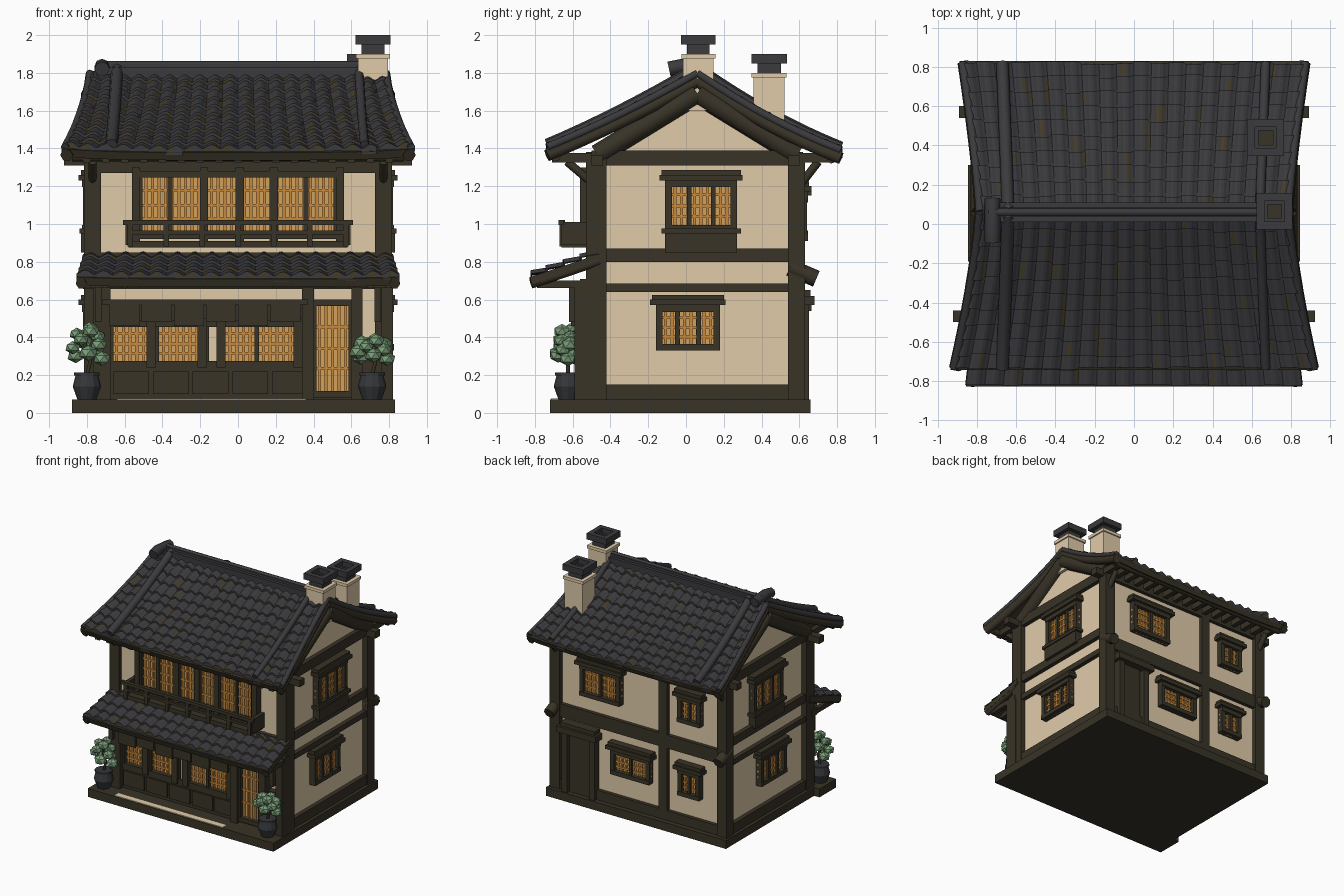
import bpy, bmesh, math, random
from mathutils import Matrix, Vector

if "Cube" in bpy.data.objects:
    bpy.data.objects.remove(bpy.data.objects["Cube"])
random.seed(4)

def material(name, rgb):
    m = bpy.data.materials.new(name)
    m.diffuse_color = (*rgb, 1)
    m.use_nodes = True
    m.node_tree.nodes["Principled BSDF"].inputs["Base Color"].default_value = m.diffuse_color
    return m

TIMBER = material("dark timber", (0.040, 0.033, 0.020))
TILE = material("charcoal tile", (0.043, 0.043, 0.048))
MOSS = material("weathered tile", (0.060, 0.045, 0.018))
CREAM = material("cream plaster", (0.75, 0.60, 0.40))
AMBER = material("amber lattice", (0.58, 0.25, 0.045))
PAPER = material("lit paper", (0.62, 0.36, 0.12))
GREEN = material("leaf green", (0.19, 0.34, 0.19))
POT = material("pot grey", (0.035, 0.037, 0.042))

def finish(name, bm, *mats):
    me = bpy.data.meshes.new(name)
    bm.to_mesh(me); bm.free()
    for m in mats:
        me.materials.append(m)
    ob = bpy.data.objects.new(name, me)
    bpy.context.collection.objects.link(ob)
    return ob

def boxes(name, mat, items, M=Matrix()):
    """One object from boxes given as (x0, x1, y0, y1, z0, z1)."""
    bm = bmesh.new()
    for x0, x1, y0, y1, z0, z1 in items:
        T = Matrix.Translation(((x0+x1)/2, (y0+y1)/2, (z0+z1)/2))
        bmesh.ops.create_cube(bm, size=1, matrix=M @ T @ Matrix.Diagonal((x1-x0, y1-y0, z1-z0, 1)))
    return finish(name, bm, mat)

def tube(name, mat, pts, r, res=2):
    cu = bpy.data.curves.new(name, 'CURVE')
    cu.dimensions, cu.bevel_depth, cu.bevel_resolution, cu.use_fill_caps = '3D', r, res, True
    sp = cu.splines.new('POLY')
    sp.points.add(len(pts) - 1)
    for p, q in zip(sp.points, pts):
        p.co = (*q, 1)
    cu.materials.append(mat)
    ob = bpy.data.objects.new(name, cu)
    bpy.context.collection.objects.link(ob)
    return ob

def wall_frame(side, offset, dist):
    """Local frame: x along the wall, -y outward."""
    ang = {"front": 0, "right": 90, "back": 180, "left": -90}[side]
    pos = {"front": (offset, -dist), "right": (dist, offset), "back": (offset, dist), "left": (-dist, offset)}[side]
    return Matrix.Translation((*pos, 0)) @ Matrix.Rotation(math.radians(ang), 4, 'Z')

def window(name, M, w, z0, z1, muntins=1, hood=True, f=0.035):
    h = w/2
    bars = [(-h, -h+f, -.05, 0, z0, z1), (h-f, h, -.05, 0, z0, z1), (-h, h, -.055, 0, z0, z0+f), (-h, h, -.055, 0, z1-f, z1)]
    for i in range(1, muntins+1):
        x = -h + w*i/(muntins+1)
        bars.append((x-.012, x+.012, -.045, 0, z0, z1))
    if hood:
        bars += [(-h-.03, h+.03, -.075, 0, z1, z1+.03), (-h-.02, h+.02, -.06, 0, z1+.03, z1+.055)]
    boxes(name + "_frame", TIMBER, bars, M)
    boxes(name + "_paper", PAPER, [(-h+.01, h-.01, -.016, 0, z0+.01, z1-.01)], M)
    n = max(4, round(w/.035))
    slats = [(-h+w*(i+.5)/n-.008, -h+w*(i+.5)/n+.008, -.026, -.012, z0, z1) for i in range(n)]
    slats += [(-h, h, -.028, -.012, z-.007, z+.007) for z in (z0+(z1-z0)*k for k in (.3, .5, .72))]
    boxes(name + "_lattice", AMBER, slats, M)

# ---- tiled roofs: a slope is a quadratic curve swept across x ----
def slope(prof, hw, lift=.02):
    (a, b, c) = [Vector(p) for p in prof]
    def at(u, t, dz=0):
        p = a*(1-t)**2 + b*2*t*(1-t) + c*t*t
        return Vector((u*(hw[0]+(hw[1]-hw[0])*t**1.3), p.x, p.y + lift*t*abs(u)**4 + dz))
    return at

def tiled(name, at, cols, rows, step=.016, roll=.022):
    bm = bmesh.new()
    n = cols*6
    for r in range(rows):
        t0, t1 = r/rows, min(1, (r+1.12)/rows)
        jit = [random.uniform(-.012, .012) for _ in range(cols+1)]
        rings = [[], [], []]
        for i in range(n+1):
            u, k = 2*i/n-1, i//6
            wave = roll*(.5-.5*math.cos(2*math.pi*i/6))**.8
            te = min(1.01, t1 + jit[k])
            rings[0].append(bm.verts.new(at(u, t0, wave)))
            rings[1].append(bm.verts.new(at(u, te, wave+step)))
            rings[2].append(bm.verts.new(at(u, te, -.012)))
        for i in range(n):
            for j in (0, 1):
                f = bm.faces.new((rings[j][i], rings[j+1][i], rings[j+1][i+1], rings[j][i+1]))
                f.material_index = int(random.random() < (.025, .3)[j])
    finish(name, bm, TILE, MOSS)

def underside(name, at, thick):
    bm = bmesh.new()
    g = [[bm.verts.new(at(i/8-1, j/8, -thick/2)) for j in range(9)] for i in range(17)]
    for i in range(16):
        for j in range(8):
            bm.faces.new((g[i][j], g[i+1][j], g[i+1][j+1], g[i][j+1]))
    bmesh.ops.recalc_face_normals(bm, faces=bm.faces)
    ob = finish(name, bm, TIMBER)
    s = ob.modifiers.new("thickness", 'SOLIDIFY')
    s.thickness, s.offset = thick, 0

front = slope([(.06, 1.79), (-.36, 1.54), (-.735, 1.38)], (.80, .935))
back = slope([(.06, 1.79), (.44, 1.52), (.82, 1.365)], (.80, .89))
canopy = slope([(-.46, .84), (-.64, .775), (-.82, .71)], (.82, .855), .01)
for nm, at, cols, rows in (("front_roof", front, 20, 10), ("back_roof", back, 20, 10), ("canopy", canopy, 18, 4)):
    tiled(nm + "_tiles", at, cols, rows)
    underside(nm + "_boards", at, .045)
    for s in (-1, 1):
        ts = [i/8 for i in range(9)]
        tube(nm + "_verge_board", TIMBER, [at(s*.97, t, -.035) for t in ts], .035 if nm != "canopy" else .03, 1)
        if nm != "canopy":
            tube(nm + "_rake_roll", TILE, [Vector((s*(.64+.03*t), *at(.7, t, .035).yz)) for t in ts], .032 if s < 0 else .024)
            tube(nm + "_verge_roll", TILE, [at(s*.98, t, .008) for t in ts], .022)

# ridge and its end ornament
boxes("ridge", TILE, [(-.74, .68, .01, .11, 1.77, 1.83), (-.72, .66, .035, .085, 1.83, 1.85)])
tube("ridge_roll", TILE, [(-.74, .06, 1.84), (.66, .06, 1.84)], .022)
tube("ridge_ornament", TILE, [(-.72, -.09, 1.82), (-.72, -.02, 1.835), (-.72, .13, 1.82)], .04)

# eave logs, rafter ends
tube("front_eave_log", TIMBER, [(-.88, -.69, 1.355), (.88, -.69, 1.355)], .025)
tube("back_eave_log", TIMBER, [(-.85, .77, 1.345), (.85, .77, 1.345)], .025)
boxes("rafter_ends", TIMBER, [(x/10-.02, x/10+.02, y0, y1, 1.325, 1.375) for x in range(-8, 9) for y0, y1 in ((-.71, -.5), (.58, .78))])
boxes("canopy_rafters", TIMBER, [(x/10-.018, x/10+.018, -.79, -.5, .66, .70) for x in range(-8, 9)])

# ---- house body ----
bm = bmesh.new()
prof = [(-.5, .05), (.59, .05), (.59, 1.38), (.06, 1.70), (-.5, 1.38)]
f = bm.faces.new([bm.verts.new((-.77, y, z)) for y, z in prof])
ext = bmesh.ops.extrude_face_region(bm, geom=[f])
bmesh.ops.translate(bm, vec=(1.54, 0, 0), verts=[v for v in ext["geom"] if isinstance(v, bmesh.types.BMVert)])
bmesh.ops.recalc_face_normals(bm, faces=bm.faces)
finish("plaster_walls", bm, CREAM)

boxes("base", TIMBER, [(-.83, .83, -.72, .66, 0, .07), (-.88, -.68, -.72, -.50, 0, .07)])
boxes("deck_edge", CREAM, [(-.64, .36, -.715, -.66, .068, .076)])
boxes("corner_posts", TIMBER, [(s*.77-.045, s*.77+.045, y0, y1, .05, 1.36) for s in (-1, 1) for y0, y1 in ((-.53, -.42), (.54, .63))])
sides = []
for s in (-1, 1):
    x0, x1 = s*.78-.025, s*.78+.025
    sides += [(x0, x1, -.5, .6, a, b) for a, b in ((.05, .15), (.64, .685), (.80, .87), (1.31, 1.39))]
boxes("side_beams", TIMBER, sides)
boxes("plate_beams", TIMBER, [(-.92, .92, -.50, -.44, 1.31, 1.365), (-.89, .89, .54, .60, 1.31, 1.365)])
boxes("back_beams", TIMBER, [(-.78, .78, .57, .62, a, b) for a, b in ((.05, .15), (.67, .78), (1.30, 1.38))] + [(-.26, -.18, .57, .62, .07, 1.36)])
boxes("front_beams", TIMBER, [(-.78, .78, -.53, -.48, a, b) for a, b in ((.80, .85), (1.27, 1.38))])
for s in (-1, 1):
    tube("corner_log", TIMBER, [(s*.78, .55, .77), (s*.78, .69, .71)], .045)
    tube("back_bracket", TIMBER, [(s*.77, .60, 1.20), (s*.77, .70, 1.33)], .022)
    tube("front_bracket", TIMBER, [(s*.77, -.50, 1.22), (s*.77, -.63, 1.33)], .022)
    for y in (-.47, .59):
        tube("gable_rafter", TIMBER, [(s*.775, y, 1.365), (s*.775, .06, 1.69)], .056, 2)

# ---- windows on the sides and back ----
for side in ("right", "left"):
    window(side + "_upper_window", wall_frame(side, .08, .77), .38, .96, 1.23, 2)
    boxes(side + "_upper_apron", TIMBER, [(-.19, .19, -.06, 0, .85, .97), (-.21, .21, -.07, 0, .95, .975)], wall_frame(side, .08, .77))
    window(side + "_lower_window", wall_frame(side, .01, .77), .34, .33, .57, 2)
for nm, x, w, z0, z1 in (("upper_wide", .35, .37, .91, 1.17), ("upper_small", -.47, .21, .93, 1.15),
                         ("lower_wide", .07, .36, .33, .54), ("lower_small", -.47, .20, .32, .54)):
    window("back_" + nm + "_window", wall_frame("back", x, .59), w, z0, z1, 1)
D = wall_frame("back", .54, .59)
boxes("back_door", TIMBER, [(-.15, -.10, -.06, 0, .05, .58), (.10, .15, -.06, 0, .05, .58), (-.10, .08, -.03, 0, .05, .58),
                            (-.18, .18, -.09, 0, .57, .62), (-.16, .16, -.07, 0, .62, .65)], D)

# ---- upper front: window band and balcony ----
window("front_upper_window", wall_frame("front", 0, .50), 1.08, .92, 1.28, 5, False)
boxes("front_upper_posts", TIMBER, [(x-.022, x+.022, -.56, -.49, .88, 1.30) for x in (-.54, -.18, .01, .19, .54)])
boxes("balcony", TIMBER, [(-.58, .58, -.66, -.50, .875, .91), (-.61, .61, -.675, -.645, .995, 1.02), (-.58, .58, -.67, -.65, .945, .965)]
      + [(x/10-.015, x/10+.015, -.67, -.64, .88, 1.02) for x in (-5.7, -3.8, -1.9, 0, 1.9, 3.8, 5.7)]
      + [(s*.58-.015, s*.58+.015, -.66, -.50, .89, 1.01) for s in (-1, 1)])

# ---- lower front: shop facade, curtain, door ----
boxes("shop_wall", TIMBER, [(-.70, .38, -.55, -.49, .07, .26), (-.70, .38, -.54, -.49, .47, .60), (.38, .80, -.55, -.49, .07, .11),
                            (.64, .80, -.55, -.49, .07, .40), (-.82, .82, -.56, -.49, .655, .71)])
boxes("shop_posts", TIMBER, [(x-w, x+w, -.59, -.48, .07, .67) for x, w in ((-.72, .045), (.37, .032), (.63, .03), (.79, .03))])
window("shop_window", wall_frame("front", -.165, .50), 1.06, .24, .49, 3, False)
boxes("shop_window_posts", TIMBER, [(x-.025, x+.025, -.57, -.49, .24, .5) for x in (-.46, -.19, -.09, .32)])
boxes("plaster_strip", CREAM, [(-.18, -.115, -.535, -.50, .27, .47)])
boxes("curtain", TIMBER, [(-.68+i*.17, -.52+i*.17, -.61, -.59, .46+.02*(i % 2), .59) for i in range(6)] + [(-.72, .37, -.615, -.585, .575, .60)])
boxes("lower_panels", TIMBER, [(-.66+i*.21, -.47+i*.21, -.565, -.55, .10, .22) for i in range(5)])
window("front_door", wall_frame("front", .50, .51), .24, .08, .60, 0, False)
boxes("canopy_hangers", TIMBER, [(s*.74-.018, s*.74+.018, -.62, -.58, .48, .69) for s in (-1, 1)] + [(-.80, .80, -.64, -.60, .66, .69)])

# ---- chimneys with open square caps ----
def ring(cx, cy, r, w, z0, z1):
    return [(cx-r, cx+r, cy-r, cy-r+w, z0, z1), (cx-r, cx+r, cy+r-w, cy+r, z0, z1),
            (cx-r, cx-r+w, cy-r, cy+r, z0, z1), (cx+r-w, cx+r, cy-r, cy+r, z0, z1)]

for nm, cx, cy, r, z0, z1 in (("ridge_chimney", .715, .065, .08, 1.60, 2.0), ("back_chimney", .67, .44, .082, 1.42, 1.90)):
    boxes(nm + "_shaft", CREAM, [(cx-r, cx+r, cy-r, cy+r, z0, z1-.105)])
    boxes(nm + "_rim", CREAM, [(cx-r-.01, cx+r+.01, cy-r-.01, cy+r+.01, z1-.125, z1-.10)])
    boxes(nm + "_cap", TILE, ring(cx, cy, r-.02, .025, z1-.105, z1-.04) + ring(cx, cy, r+.012, .04, z1-.05, z1))
    boxes(nm + "_flue", TIMBER, [(cx-.05, cx+.05, cy-.05, cy+.05, z1-.11, z1-.08)])

# ---- potted trees ----
for nm, px, top in (("left", -.80, .49), ("right", .71, .43)):
    py = -.625
    bm = bmesh.new()
    for r1, r2, z, d in ((.05, .075, .105, .07), (.075, .06, .17, .06), (.068, .068, .205, .015)):
        bmesh.ops.create_cone(bm, cap_ends=True, segments=12, radius1=r1, radius2=r2, depth=d, matrix=Matrix.Translation((px, py, z)))
    finish(nm + "_pot", bm, POT)
    tube(nm + "_trunk", TIMBER, [(px, py, .2), (px+.02, py, .28), (px-.01, py, .36), (px+.01, py, top-.03)], .011, 1)
    bm = bmesh.new()
    for i in range(12):
        a, k = i*2.4, (i+.5)/12
        rad = .08*math.sqrt(1-k*k*.75)
        T = Matrix.Translation((px+rad*math.cos(a), py+.65*rad*math.sin(a), .28+(top-.315)*k))
        bmesh.ops.create_icosphere(bm, subdivisions=1, radius=random.uniform(.04, .053), matrix=T @ Matrix.Diagonal((1, 1, .8, 1)))
    finish(nm + "_leaves", bm, GREEN)
